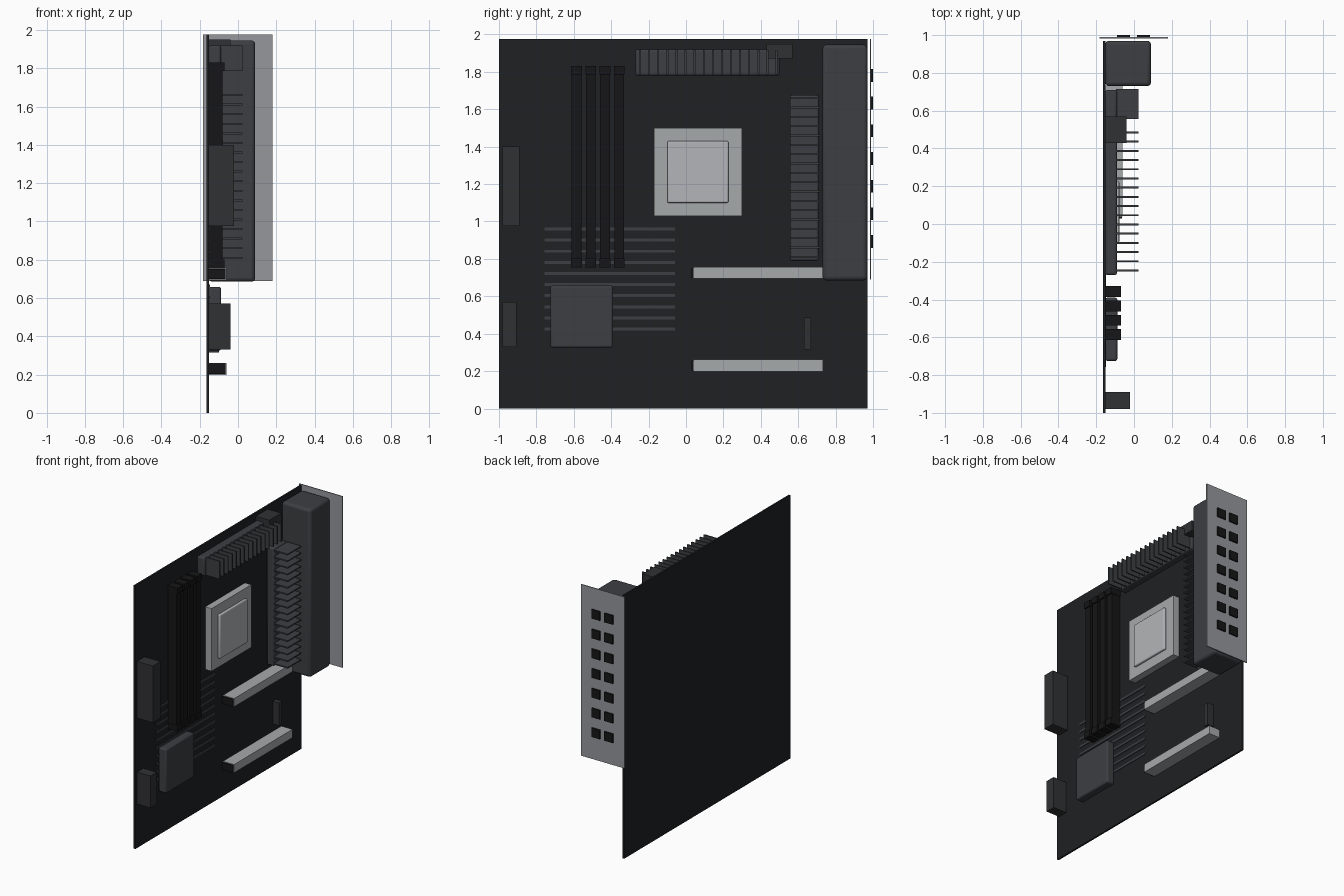
import bpy

if "Cube" in bpy.data.objects:
    bpy.data.objects.remove(bpy.data.objects["Cube"])


def mat(name, r, g, b):
    m = bpy.data.materials.new(name)
    m.diffuse_color = (r, g, b, 1)
    m.use_nodes = True
    m.node_tree.nodes["Principled BSDF"].inputs["Base Color"].default_value = m.diffuse_color
    return m


BOARD = mat("board_dark", 0.013, 0.015, 0.017)
BLACK = mat("black_plastic", 0.008, 0.008, 0.009)
DARK = mat("dark_plastic", 0.03, 0.031, 0.034)
SINK = mat("heatsink_grey", 0.045, 0.049, 0.055)
METAL = mat("bright_metal", 0.38, 0.40, 0.41)
LID = mat("lid_metal", 0.45, 0.46, 0.48)
STEEL = mat("plate_steel", 0.30, 0.31, 0.33)

FACE = -0.152  # component side of the board


def box(name, x, y, z, m, bevel=0.0):
    """Box from (min, max) ranges, with an optional rounded edge."""
    bpy.ops.mesh.primitive_cube_add(size=1, location=[sum(r) / 2 for r in (x, y, z)])
    o = bpy.context.object
    o.name = name
    o.scale = [r[1] - r[0] for r in (x, y, z)]
    bpy.ops.object.transform_apply(location=False, rotation=False, scale=True)
    o.data.materials.append(m)
    if bevel:
        b = o.modifiers.new("bevel", "BEVEL")
        b.width = bevel
        b.segments = 3
        bpy.ops.object.shade_smooth_by_angle()
    return o


# Circuit board and surface traces
box("circuit_board", (-0.165, FACE), (-1.0, 0.97), (0, 1.975), BOARD)
for i in range(10):
    z = 0.425 + i * 0.0594
    box(f"trace_{i}", (FACE, -0.147), (-0.757, -0.06), (z - 0.008, z + 0.008), SINK)

# Processor socket and lid
box("processor_socket", (FACE, -0.10), (-0.17, 0.30), (1.03, 1.50), METAL)
box("processor_lid", (-0.10, -0.078), (-0.10, 0.227), (1.10, 1.43), LID, 0.008)

# Memory slots with end clips
for i in range(4):
    y = -0.586 + i * 0.0765
    box(f"memory_slot_{i}", (FACE, -0.08), (y - 0.026, y + 0.026), (0.78, 1.81), BLACK)
    for end, z in (("lower", 0.778), ("upper", 1.808)):
        box(f"memory_clip_{end}_{i}", (FACE, -0.07), (y - 0.029, y + 0.029),
            (z - 0.023, z + 0.023), BLACK)

# Upper heatsink: base and fins along y
box("upper_heatsink_base", (FACE, -0.09), (-0.27, 0.50), (1.78, 1.92), SINK, 0.012)
for i in range(16):
    y = -0.246 + i * 0.0487
    box(f"upper_heatsink_fin_{i}", (-0.095, 0.023), (y - 0.005, y + 0.005), (1.785, 1.918), SINK)

# Side heatsink: base and fins along z
box("side_heatsink_base", (FACE, -0.09), (0.555, 0.71), (0.79, 1.675), SINK, 0.012)
for i in range(18):
    z = 0.81 + i * 0.05
    box(f"side_heatsink_fin_{i}", (-0.095, 0.023), (0.556, 0.716), (z - 0.005, z + 0.005), SINK)

# Rear port cover, shield plate and port openings
box("port_cover", (FACE, 0.09), (0.73, 0.97), (0.685, 1.945), SINK, 0.02)
box("shield_plate", (-0.183, 0.179), (0.983, 0.990), (0.69, 1.975), STEEL)
for row in range(7):
    z = 0.893 + row * 0.148
    for col, x in enumerate((-0.056, 0.051)):
        box(f"port_{row}_{col}", (x - 0.035, x + 0.035), (0.988, 1.0),
            (z - 0.034, z + 0.034), BLACK)

# Expansion slots with metal sleeves
for i, z in enumerate((0.23, 0.725)):
    box(f"expansion_slot_{i}", (FACE, -0.064), (0.03, 0.73), (z - 0.027, z + 0.027), BLACK)
    box(f"expansion_sleeve_{i}", (FACE, -0.06), (0.04, 0.732), (z - 0.031, z + 0.031), METAL)

# Chipset heatsink
box("chipset_heatsink", (FACE, -0.088), (-0.725, -0.39), (0.325, 0.658), SINK, 0.012)

# Connectors
box("main_power_connector", (FACE, -0.02), (-0.98, -0.89), (0.975, 1.40), DARK)
box("front_connector", (FACE, -0.04), (-0.98, -0.905), (0.33, 0.57), DARK)
box("processor_power_connector", (FACE, -0.04), (0.43, 0.57), (1.872, 1.95), DARK)
box("small_header", (FACE, -0.10), (0.63, 0.667), (0.315, 0.487), DARK)
